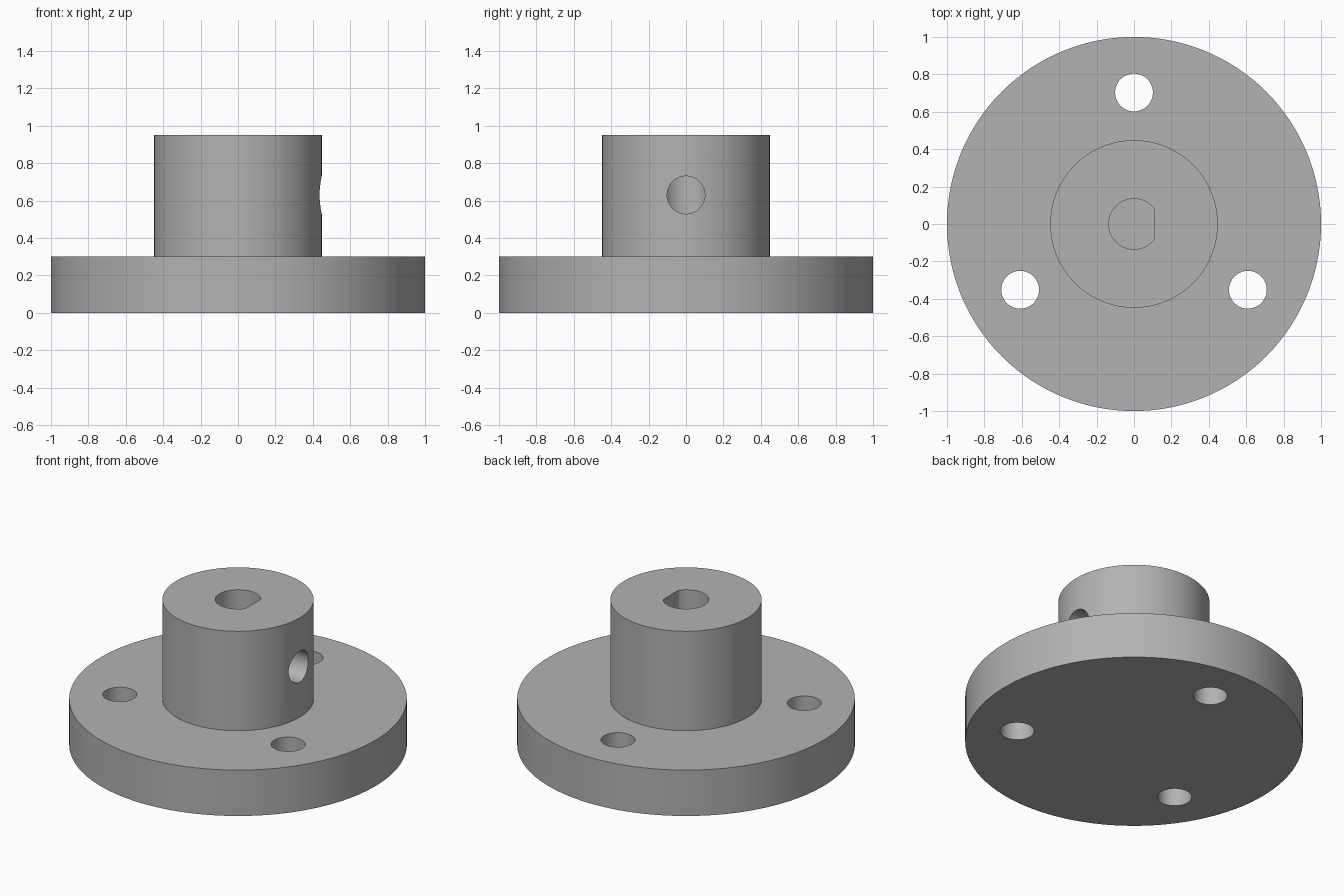
import bpy
from math import radians, cos, sin

cube = bpy.data.objects.get("Cube")
if cube:
    bpy.data.objects.remove(cube, do_unlink=True)

# Plain grey metal
metal = bpy.data.materials.new("grey_metal")
metal.use_nodes = True
GREY = (0.45, 0.45, 0.45, 1)
metal.diffuse_color = GREY
metal.node_tree.nodes["Principled BSDF"].inputs["Base Color"].default_value = GREY


def cylinder(name, radius, bottom, top, x=0, y=0, sides=64):
    bpy.ops.mesh.primitive_cylinder_add(
        vertices=sides, radius=radius, depth=top - bottom,
        location=(x, y, (bottom + top) / 2))
    obj = bpy.context.object
    obj.name = name
    obj.data.materials.append(metal)
    return obj


def combine(target, tool, operation):
    mod = target.modifiers.new(operation.lower(), 'BOOLEAN')
    mod.operation = operation
    mod.solver = 'EXACT'
    mod.object = tool
    bpy.context.view_layer.objects.active = target
    bpy.ops.object.modifier_apply(modifier=mod.name)
    bpy.data.objects.remove(tool, do_unlink=True)


FLANGE_TOP, HUB_TOP = 0.30, 0.95

# Flange and hub joined into one solid
hub = cylinder("flanged_hub", 1.0, 0, FLANGE_TOP, sides=128)
combine(hub, cylinder("hub_barrel", 0.448, 0.1, HUB_TOP, sides=96), 'UNION')

# Three mounting holes through the flange
for angle in (90, 210, 330):
    a = radians(angle)
    hole = cylinder("mounting_hole", 0.101, -0.1, 0.5, 0.703 * cos(a), 0.703 * sin(a))
    combine(hub, hole, 'DIFFERENCE')

# Blind D-shaped shaft bore, flat on the +x side
bore = cylinder("shaft_bore", 0.135, FLANGE_TOP, HUB_TOP + 0.1)
for v in bore.data.vertices:
    v.co.x = min(v.co.x, 0.11)
combine(hub, bore, 'DIFFERENCE')

# Set screw hole from the +x side into the bore
screw = cylinder("set_screw_hole", 0.101, -0.3, 0.3, 0.35)
screw.rotation_euler.y = radians(90)
screw.location = (0.35, 0, 0.63)
bpy.context.view_layer.update()
combine(hub, screw, 'DIFFERENCE')

# Smooth walls with crisp rims
bpy.ops.object.select_all(action='DESELECT')
hub.select_set(True)
bpy.context.view_layer.objects.active = hub
bpy.ops.object.shade_smooth_by_angle(angle=radians(30))
